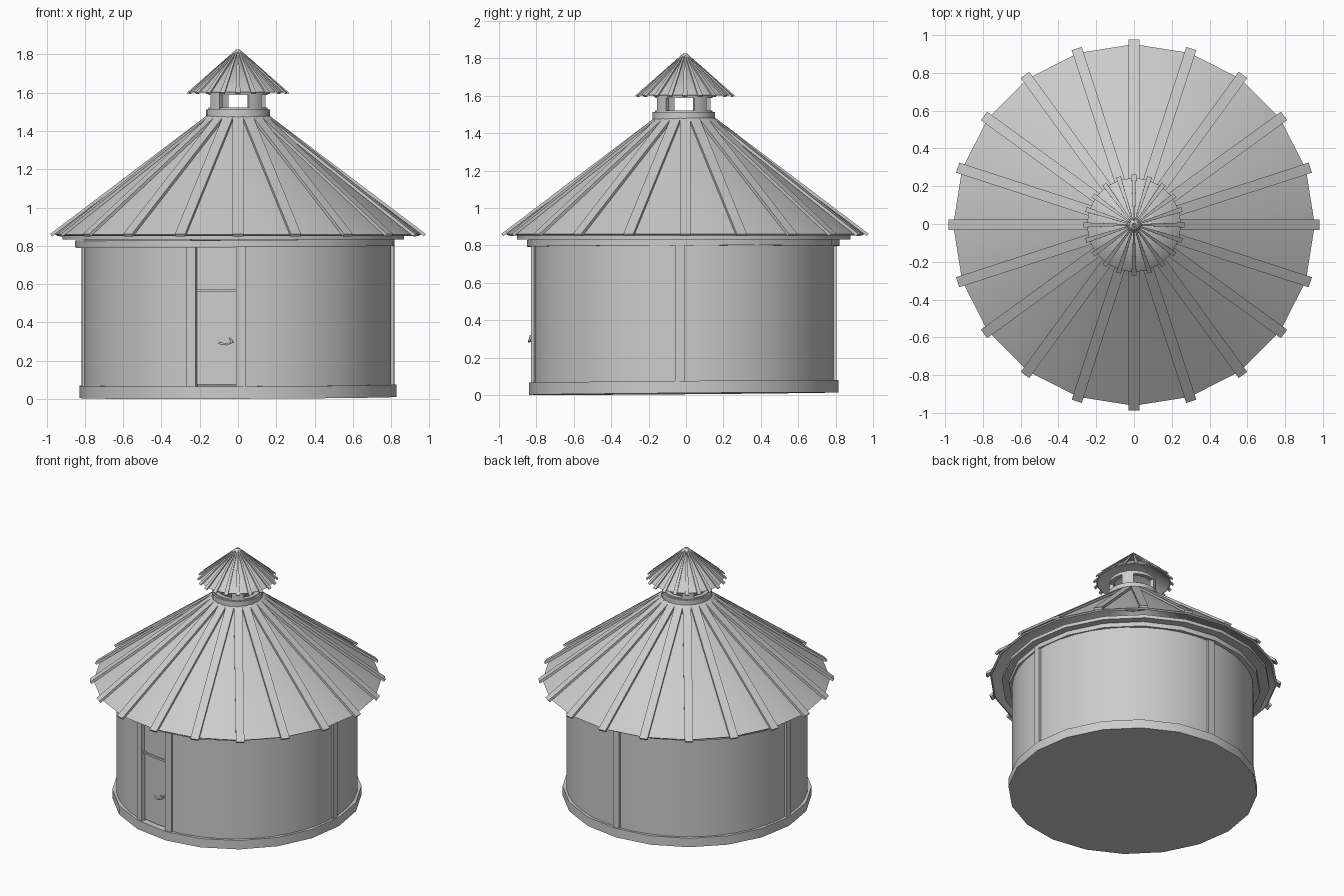
import bpy, bmesh
from math import sin, cos, pi, radians, atan2, hypot
from mathutils import Matrix, Vector

if "Cube" in bpy.data.objects:
    bpy.data.objects.remove(bpy.data.objects["Cube"])

CY = -0.012  # the body sits slightly towards the front


def finish(name, bm, smooth=True):
    bmesh.ops.recalc_face_normals(bm, faces=bm.faces)
    me = bpy.data.meshes.new(name)
    bm.to_mesh(me)
    bm.free()
    ob = bpy.data.objects.new(name, me)
    bpy.context.collection.objects.link(ob)
    if smooth:
        bpy.ops.object.select_all(action='DESELECT')
        ob.select_set(True)
        bpy.context.view_layer.objects.active = ob
        bpy.ops.object.shade_smooth_by_angle(angle=radians(30))
    return ob


def sweep(name, profile, a0=0, a1=360, n=20, closed=True, smooth=True):
    """Turn an (r, z) profile round z; 0 degrees faces -y, 90 faces +x."""
    full = abs(a1 - a0) >= 360
    bm = bmesh.new()
    rings = []
    for i in range(n if full else n + 1):
        a = radians(a0 + (a1 - a0) * i / n)
        rings.append([bm.verts.new((r * sin(a), -r * cos(a), z)) for r, z in profile])
    m = len(profile)
    for i in range(n):
        p, q = rings[i], rings[(i + 1) % len(rings)]
        for j in range(m if closed else m - 1):
            k = (j + 1) % m
            bm.faces.new((p[j], q[j], q[k], p[k]))
    if closed and not full:
        bm.faces.new(rings[0])
        bm.faces.new(rings[-1][::-1])
    bmesh.ops.remove_doubles(bm, verts=bm.verts, dist=1e-5)
    ob = finish(name, bm, smooth)
    ob.location.y = CY
    return ob


def rect(r0, r1, z0, z1):
    return [(r0, z0), (r1, z0), (r1, z1), (r0, z1)]


def ribs(name, outer, inner, width, thick, inner_width=None):
    """Twenty flat battens running up a cone from outer to inner (r, z)."""
    iw = inner_width or width
    dr, dz = inner[0] - outer[0], inner[1] - outer[1]
    length = hypot(dr, dz)
    nr, nz = dz / length, -dr / length
    bm = bmesh.new()
    for i in range(20):
        rot = Matrix.Rotation(i * pi / 10, 3, 'Z')
        vs = []
        for (r, z), w in ((outer, width), (inner, iw)):
            for s, t in ((-1, 0), (1, 0), (1, 1), (-1, 1)):
                vs.append(bm.verts.new(rot @ Vector((r + nr * thick * t, s * w / 2, z + nz * thick * t))))
        bm.faces.new(vs[:4])
        bm.faces.new(vs[4:])
        for j in range(4):
            k = (j + 1) % 4
            bm.faces.new((vs[j], vs[k], vs[4 + k], vs[4 + j]))
    ob = finish(name, bm, False)
    ob.location.y = -0.005
    return ob


# base slab, slightly out of level
base = sweep("base_slab", [(0, 0.0), (0.828, 0.0), (0.828, 0.065), (0, 0.065)], closed=False)
base.location.z = 0.007
base.rotation_euler = (0.008, -0.004, 0)

# round wall with a gap for the door
sweep("wall", rect(0.775, 0.803, 0.06, 0.84), 0, 342, 40)

# door, panel above it and the rail between
sweep("door", rect(0.765, 0.79, 0.075, 0.56), -18, 0, 3)
sweep("panel_above_door", rect(0.765, 0.792, 0.57, 0.83), -18, 0, 3)
sweep("door_rail", rect(0.765, 0.802, 0.558, 0.572), -17, 0, 3)

# upright posts: two door jambs and three on the remaining quarters
for i, (a0, a1) in enumerate([(-19.5, -15.8), (-0.7, 2.8), (86.8, 90.3),
                              (178, 181.5), (269, 272.5)]):
    sweep(f"post_{i + 1}", rect(0.77, 0.817, 0.06, 0.82), a0, a1, 1, smooth=False)

# door handle: a small hooked lever
cu = bpy.data.curves.new("door_handle", 'CURVE')
cu.dimensions = '3D'
cu.bevel_depth = 0.006
cu.bevel_resolution = 1
cu.use_fill_caps = True
for pts in ([(-0.10, -0.825, 0.292), (-0.06, -0.84, 0.285), (-0.025, -0.835, 0.297),
             (-0.045, -0.83, 0.318)],
            [(-0.035, -0.79, 0.298), (-0.035, -0.837, 0.298)]):
    sp = cu.splines.new('POLY')
    sp.points.add(len(pts) - 1)
    for p, c in zip(sp.points, pts):
        p.co = (*c, 1)
bpy.context.collection.objects.link(bpy.data.objects.new("door_handle", cu))

# two stepped bands under the eaves
low = sweep("eave_band_lower", rect(0.77, 0.835, 0.795, 0.832))
low.rotation_euler = (0.003, -0.006, 0)
low.location.x = -0.012
up = sweep("eave_band_upper", rect(0.77, 0.892, 0.832, 0.856))
up.location.x = -0.025

# main roof with battens
roof = sweep("roof", [(0.957, 0.86), (0.15, 1.47), (0.14, 1.462), (0.945, 0.852)], 90, 450, 20)
roof.location.y = -0.005
ribs("roof_battens", (0.972, 0.849), (0.155, 1.467), 0.056, 0.016)

# cupola: collar, four wall pieces between openings, top and bottom lips
sweep("cupola_collar", rect(0.125, 0.167, 1.462, 1.513))
sweep("cupola_sill", rect(0.125, 0.155, 1.51, 1.522))
sweep("cupola_head", rect(0.125, 0.155, 1.588, 1.61))
for i in range(4):
    a = 22 + 90 * i
    sweep(f"cupola_wall_{i + 1}", rect(0.13, 0.155, 1.515, 1.60), a, a + 30, 4)

# cupola cap with battens
cap = sweep("cupola_cap", [(0.25, 1.605), (0, 1.822), (0, 1.81), (0.242, 1.6)], 90, 450, 20)
cap.location.y = -0.005
ribs("cap_battens", (0.262, 1.594), (0.004, 1.82), 0.026, 0.008, 0.006)
